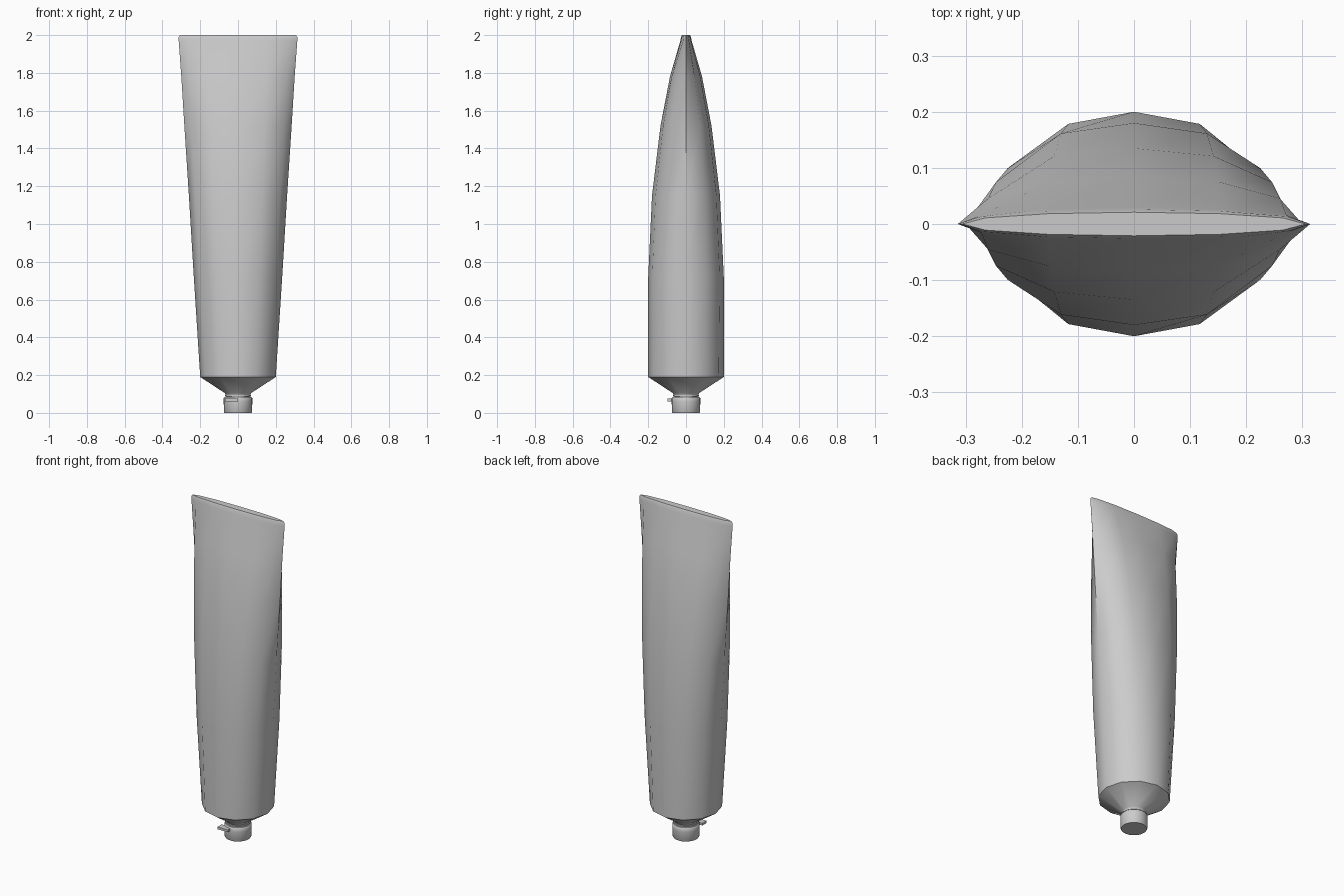
import bpy, bmesh
from math import sin, cos, tau

if "Cube" in bpy.data.objects:
    bpy.data.objects.remove(bpy.data.objects["Cube"])


def loft(name, rings, sides, angle=0.7):
    """Skin rings of (z, half_x, half_y, fullness) and cap both ends."""
    bm = bmesh.new()
    prev = None
    for i, (z, hx, hy, full) in enumerate(rings):
        ring = []
        for k in range(sides):
            a = tau * k / sides
            s, c = sin(a), cos(a)
            f = 1 + full * c * c
            y = s * f if abs(s) < 0.99 else s
            ring.append(bm.verts.new((hx * c, hy * y, z)))
        if prev:
            for k in range(sides):
                j = (k + 1) % sides
                bm.faces.new((prev[k], prev[j], ring[j], ring[k]))
        else:
            bm.faces.new(ring[::-1])
        prev = ring
    bm.faces.new(prev)
    bmesh.ops.recalc_face_normals(bm, faces=bm.faces)
    me = bpy.data.meshes.new(name)
    bm.to_mesh(me)
    bm.free()
    ob = bpy.data.objects.new(name, me)
    bpy.context.collection.objects.link(ob)
    bpy.ops.object.select_all(action='DESELECT')
    ob.select_set(True)
    bpy.context.view_layer.objects.active = ob
    bpy.ops.object.shade_smooth_by_angle(angle=angle)
    return ob


# Tube: conical shoulder, round base, flattening to a crimped top
loft("tube_body", [
    (0.095, 0.066, 0.066, 0),
    (0.105, 0.070, 0.070, 0),
    (0.190, 0.200, 0.200, 0),
    (0.720, 0.234, 0.200, 0.12),
    (1.150, 0.260, 0.180, 0.14),
    (1.520, 0.284, 0.135, 0.14),
    (1.780, 0.300, 0.085, 0.10),
    (1.970, 0.314, 0.030, 0.05),
    (1.990, 0.314, 0.026, 0.05),
    (2.000, 0.306, 0.021, 0.05),
], 12)

# Neck between cap and shoulder
loft("neck", [(0.07, 0.062, 0.062, 0), (0.10, 0.062, 0.062, 0)], 24)

# Cap with softened rims
loft("cap", [
    (0.000, 0.071, 0.071, 0),
    (0.005, 0.074, 0.074, 0),
    (0.060, 0.076, 0.076, 0),
    (0.078, 0.076, 0.076, 0),
    (0.084, 0.071, 0.071, 0),
], 24)

# Collar ring under the shoulder
loft("collar_ring", [(0.087, 0.069, 0.069, 0), (0.094, 0.069, 0.069, 0)], 24)

# Small pull tab at the front of the cap
bpy.ops.mesh.primitive_cube_add(size=1, location=(-0.035, -0.078, 0.068))
tab = bpy.context.object
tab.name = "pull_tab"
tab.scale = (0.07, 0.04, 0.014)
